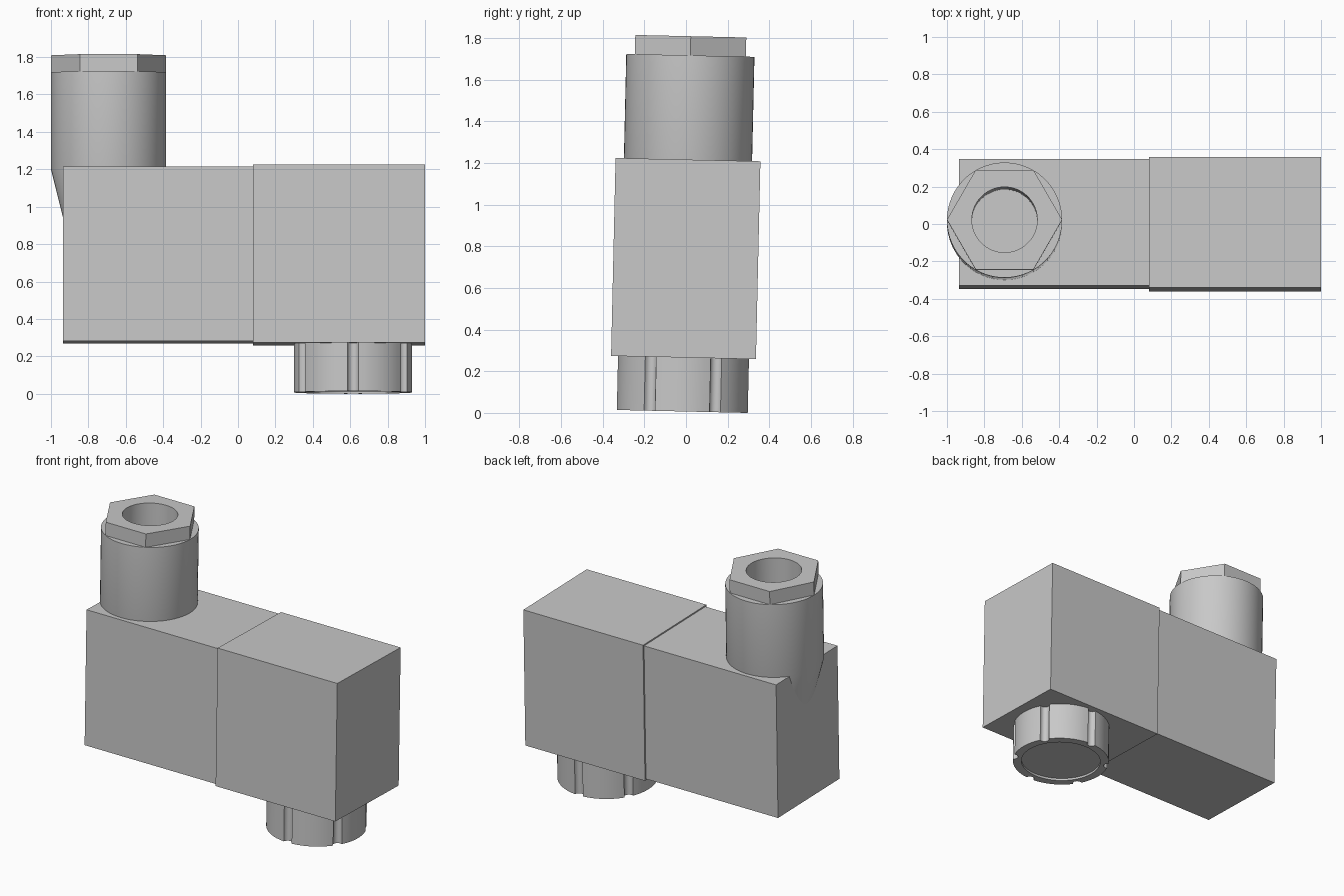
import bpy
import bmesh
from math import radians, sin, cos, asin, sqrt, pi, tau
from mathutils import Matrix, Vector

cube = bpy.data.objects.get("Cube")
if cube:
    bpy.data.objects.remove(cube, do_unlink=True)

# The whole assembly leans back by a small angle
LEAN = Matrix.Translation((0, -0.018, 0)) @ Matrix.Rotation(radians(-1.3), 4, 'X')

grey = bpy.data.materials.new("plain_grey")
grey.use_nodes = True
color = (0.58, 0.58, 0.58, 1)
grey.diffuse_color = color
grey.node_tree.nodes["Principled BSDF"].inputs["Base Color"].default_value = color


def finish(name, bm, smooth=False):
    bmesh.ops.recalc_face_normals(bm, faces=bm.faces)
    mesh = bpy.data.meshes.new(name)
    bm.to_mesh(mesh)
    bm.free()
    mesh.transform(LEAN)
    mesh.materials.append(grey)
    obj = bpy.data.objects.new(name, mesh)
    bpy.context.collection.objects.link(obj)
    if smooth:
        bpy.ops.object.select_all(action='DESELECT')
        obj.select_set(True)
        bpy.context.view_layer.objects.active = obj
        bpy.ops.object.shade_smooth_by_angle(angle=radians(30))
    return obj


def box(name, low, high):
    low, high = Vector(low), Vector(high)
    size = high - low
    bm = bmesh.new()
    bmesh.ops.create_cube(bm, size=1, matrix=Matrix.Translation((low + high) / 2)
                          @ Matrix.Diagonal((*size, 1)))
    return finish(name, bm)


def loft(name, x, rings, closed=False):
    """Join rings of (outline, z); an outline is a list of (angle, radius)."""
    bm = bmesh.new()
    loops = [[bm.verts.new((x + r * cos(a), r * sin(a), z)) for a, r in outline]
             for outline, z in rings]
    pairs = list(zip(loops, loops[1:]))
    if closed:
        pairs.append((loops[-1], loops[0]))
    else:
        bm.faces.new(loops[0])
        bm.faces.new(loops[-1])
    n = len(loops[0])
    for a, b in pairs:
        for i in range(n):
            j = (i + 1) % n
            bm.faces.new((a[i], a[j], b[j], b[i]))
    return finish(name, bm, smooth=True)


ANGLES = [tau * i / 60 for i in range(60)]


def circle(radius, angles=ANGLES):
    return [(a, radius) for a in angles]


def hexagon(radius):
    flat = radius * cos(pi / 6)
    return [(a, flat / cos(a % (pi / 3) - pi / 6)) for a in ANGLES]


def grooved(radius, groove):
    """Circle with six half-round grooves around its rim."""
    outline = []
    edge = asin(groove / radius) + 0.001
    for k in range(6):
        mid = pi / 6 + k * pi / 3
        for i in range(9):
            t = -pi / 2 + pi * i / 8
            phi = asin(groove * sin(t) / radius)
            depth = sqrt(max(0, groove ** 2 - (radius * sin(phi)) ** 2))
            outline.append((mid + phi, radius * cos(phi) - depth))
        for i in range(9):
            outline.append((mid + edge + (pi / 3 - 2 * edge) * i / 8, radius))
    return outline


# Two-part housing
box("connector_housing", (-0.935, -0.337, 0.275), (0.08, 0.337, 1.208))
box("main_housing", (0.08, -0.348, 0.266), (1.0, 0.348, 1.217))

# Cable entry: hollow round neck with a tapered root, topped by a hex nut
NECK_X = -0.692
loft("cable_neck", NECK_X, [
    (circle(0.175), 1.23), (circle(0.175), 1.718), (circle(0.308), 1.718),
    (circle(0.308), 1.2), (circle(0.243), 0.94)])
loft("hex_nut", NECK_X, [
    (circle(0.175), 1.718), (circle(0.175), 1.81),
    (hexagon(0.308), 1.81), (hexagon(0.308), 1.718)], closed=True)

# Grooved knob below, with a shallow recess in its underside
rim = grooved(0.316, 0.03)
inner = circle(0.26, [a for a, r in rim])
loft("grooved_knob", 0.615, [
    (rim, 0.27), (rim, 0.007), (inner, 0.007), (inner, 0.022)])
